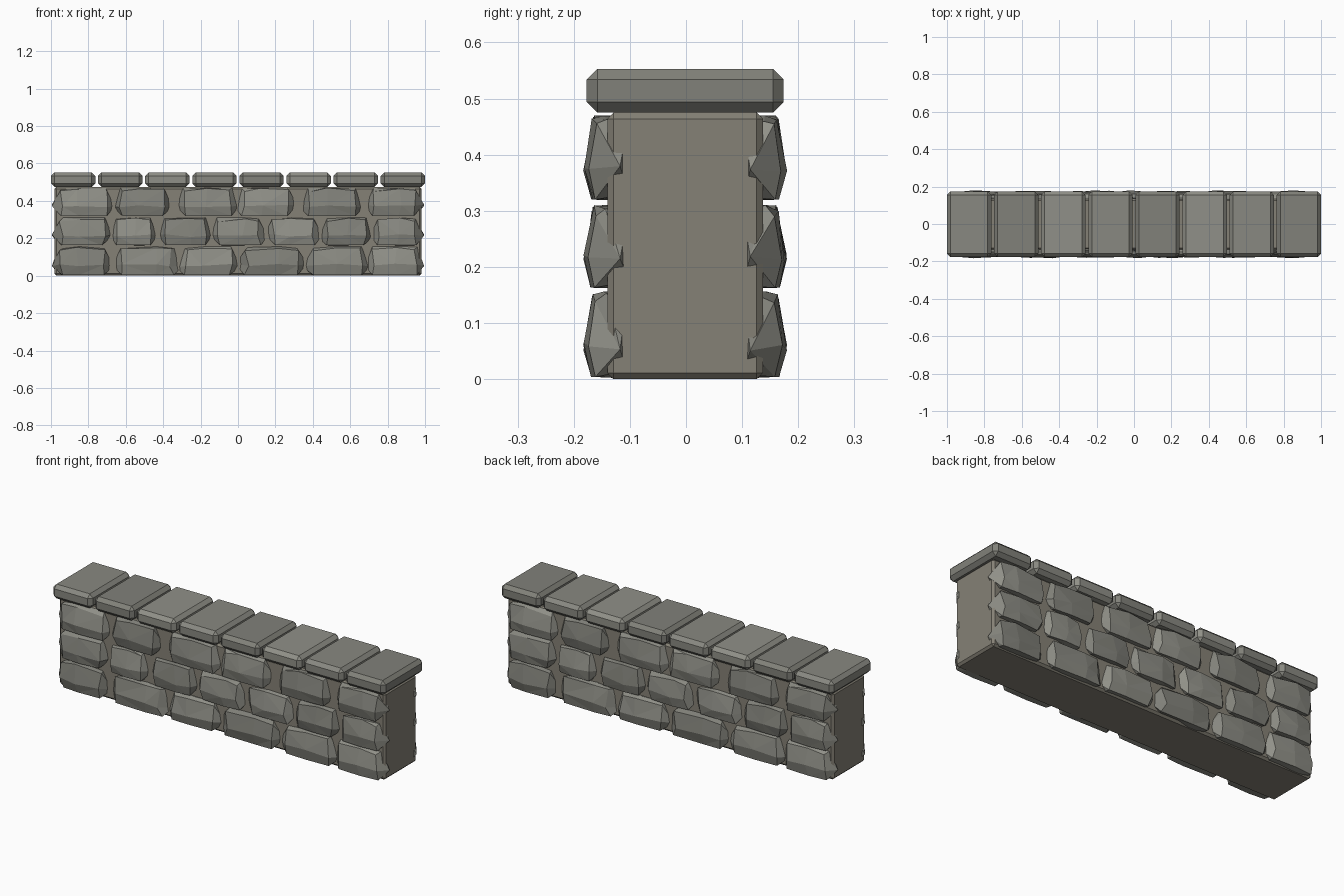
import bpy, bmesh, random
from mathutils import Matrix

if "Cube" in bpy.data.objects:
    bpy.data.objects.remove(bpy.data.objects["Cube"])

random.seed(4)
YC = -0.0015  # wall centre line


def material(name, rgb):
    m = bpy.data.materials.new(name)
    m.diffuse_color = (*rgb, 1)
    m.use_nodes = True
    m.node_tree.nodes["Principled BSDF"].inputs["Base Color"].default_value = m.diffuse_color
    return m


MORTAR = material("mortar", (0.235, 0.22, 0.18))
STONES = [material("stone_%d" % i, (v, v, v * 0.88))
          for i, v in enumerate((0.22, 0.25, 0.28))]


def finish(name, bm, mat):
    bmesh.ops.recalc_face_normals(bm, faces=bm.faces)
    me = bpy.data.meshes.new(name)
    bm.to_mesh(me)
    bm.free()
    me.materials.append(mat)
    ob = bpy.data.objects.new(name, me)
    bpy.context.collection.objects.link(ob)
    return ob


def block(name, centre, size, bevel, mat):
    bm = bmesh.new()
    bmesh.ops.create_cube(bm, size=1, matrix=Matrix.Translation(centre)
                          @ Matrix.Diagonal((*size, 1)))
    bmesh.ops.bevel(bm, geom=bm.edges[:], offset=bevel, segments=1,
                    affect='EDGES', profile=0.5)
    return finish(name, bm, mat)


# Stone cross-section: distance out from wall centre, height fraction
SECTION = [(0.10, 0.05), (0.166, 0.0), (0.179, 0.35), (0.164, 0.93),
           (0.143, 1.0), (0.10, 0.95)]


def stone(name, x0, x1, z0, h, mat, back):
    # Rough faceted stone with pointed ends sunk into the core
    jit = lambda a: random.uniform(-a, a)
    cx, half = (x0 + x1) / 2, (x1 - x0) / 2
    tip_z = 0.34 + jit(0.06)
    bm = bmesh.new()
    rings = []
    for t, s in ((-0.7, 0.88), (jit(0.2), 1.0), (0.7, 0.9)):
        ring = []
        for i, (d, f) in enumerate(SECTION):
            dd = 0.118 + (d - 0.118) * s + jit(0.003)
            ff = tip_z + (f - tip_z) * (s + 0.06)
            ff = 0.0 if i == 1 else min(1.0, ff + jit(0.05))
            ring.append(bm.verts.new((cx + half * (t + jit(0.07)), -dd, z0 + h * ff)))
        rings.append(ring)
    n = len(SECTION)
    for a, b in zip(rings, rings[1:]):
        for i in range(n):
            j = (i + 1) % n
            bm.faces.new((a[i], a[j], b[j], b[i]))
    for ring, x in ((rings[0], x0), (rings[-1], x1)):
        tip = bm.verts.new((x, -0.116, z0 + h * tip_z))
        for i in range(n):
            bm.faces.new((ring[i], ring[(i + 1) % n], tip))
    bmesh.ops.triangulate(bm, faces=bm.faces[:])
    if back:
        bmesh.ops.rotate(bm, verts=bm.verts, cent=(0, 0, 0),
                         matrix=Matrix.Rotation(3.14159265, 3, 'Z'))
    bmesh.ops.translate(bm, verts=bm.verts, vec=(0, YC, 0))
    finish(name, bm, mat)


# Mortar core
block("wall_core", (0, YC, 0.2375), (1.962, 0.277, 0.475), 0.011, MORTAR)

# Stone courses: base height, course height, visible x extents of each stone
COURSES = [
    (0.004, 0.152, [(-0.995, -0.69), (-0.65, -0.32), (-0.31, -0.01),
                    (0.01, 0.35), (0.36, 0.69), (0.70, 0.995)]),
    (0.163, 0.147, [(-0.995, -0.69), (-0.66, -0.45), (-0.41, -0.155),
                    (-0.13, 0.14), (0.165, 0.43), (0.45, 0.70), (0.73, 0.995)]),
    (0.320, 0.150, [(-0.995, -0.68), (-0.65, -0.375), (-0.315, -0.01),
                    (0.0, 0.295), (0.35, 0.65), (0.70, 0.995)]),
]
for side in ("front", "back"):
    random.seed(4)
    for r, (z0, h, spans) in enumerate(COURSES):
        for k, (a, b) in enumerate(spans):
            a -= 0.022 if a > -0.95 else 0
            b += 0.022 if b < 0.95 else 0
            stone("%s_stone_%d_%d" % (side, r, k), a, b, z0, h,
                  STONES[(k + r) % 3], side == "back")

# Coping slabs along the top
for i in range(8):
    block("coping_slab_%d" % i, (-0.8815 + i * 0.25186, YC, 0.514),
          (0.237, 0.351, 0.078), 0.019, STONES[(i * 2 + 1) % 3])
